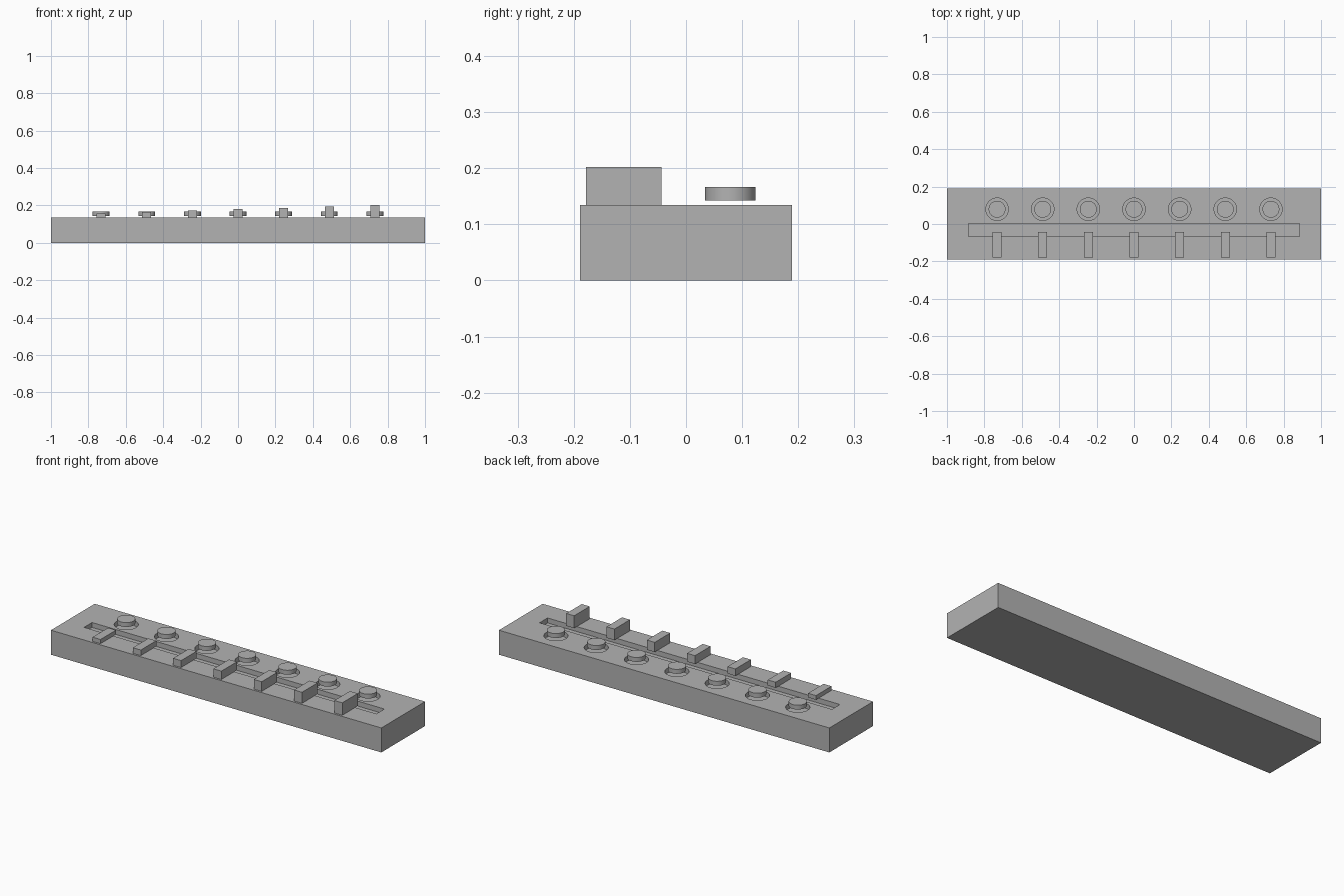
import bpy
import math

cube = bpy.data.objects.get("Cube")
if cube:
    bpy.data.objects.remove(cube, do_unlink=True)

TOP = 0.134          # height of the base plate
COUNT = 7            # keys and buttons along the base
STEP = 0.244
BUTTON_Y = 0.079
RECESS = 0.027       # depth of slot and button wells

grey = bpy.data.materials.new("plain grey")
grey.use_nodes = True
grey.diffuse_color = (0.45, 0.45, 0.45, 1)
grey.node_tree.nodes["Principled BSDF"].inputs["Base Color"].default_value = grey.diffuse_color


def box(name, low, high):
    centre = [(a + b) / 2 for a, b in zip(low, high)]
    bpy.ops.mesh.primitive_cube_add(size=1, location=centre)
    ob = bpy.context.object
    ob.name = name
    ob.scale = [b - a for a, b in zip(low, high)]
    bpy.ops.object.transform_apply(location=False, rotation=False, scale=True)
    ob.data.materials.append(grey)
    return ob


def disc(name, x, radius, low, high):
    bpy.ops.mesh.primitive_cylinder_add(vertices=48, radius=radius, depth=high - low,
                                        location=(x, BUTTON_Y, (low + high) / 2))
    ob = bpy.context.object
    ob.name = name
    ob.data.materials.append(grey)
    return ob


def smooth(ob):
    bpy.ops.object.select_all(action="DESELECT")
    ob.select_set(True)
    bpy.context.view_layer.objects.active = ob
    bpy.ops.object.shade_smooth_by_angle(angle=math.radians(30))


def carve(ob, cutter):
    bpy.context.view_layer.objects.active = ob
    cutter.hide_render = True
    mod = ob.modifiers.new("recess", "BOOLEAN")
    mod.operation = "DIFFERENCE"
    mod.solver = "EXACT"
    mod.object = cutter
    bpy.ops.object.modifier_apply(modifier=mod.name)
    bpy.data.objects.remove(cutter, do_unlink=True)


# Base plate with a long slot
base = box("base", (-1, -0.189, 0), (1, 0.189, TOP))
carve(base, box("slot_cutter", (-0.885, -0.067, TOP - RECESS), (0.885, 0.002, TOP + 0.1)))

for i in range(COUNT):
    x = (i - (COUNT - 1) / 2) * STEP
    # Round well with a button raised above it
    carve(base, disc("well_cutter", x, 0.06, TOP - RECESS, TOP + 0.1))
    smooth(disc(f"button_{i + 1}", x, 0.045, 0.142, 0.166))
    # Keys grow taller towards the left end
    box(f"key_{i + 1}", (x - 0.024, -0.178, TOP), (x + 0.024, -0.044, 0.157 + i * 0.0075))

smooth(base)
